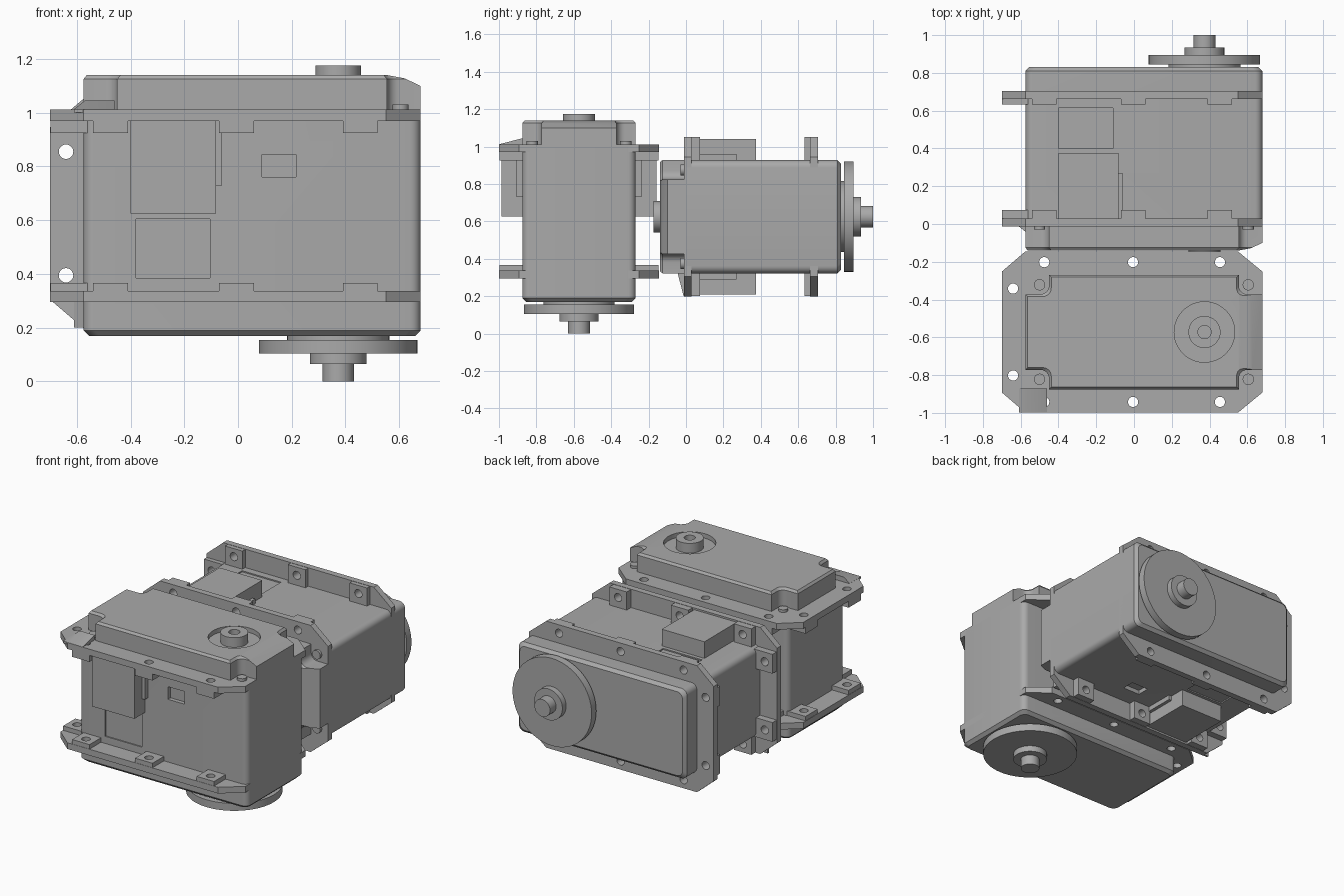
import bpy, bmesh
from math import pi, sin, cos, radians
from mathutils import Vector

if "Cube" in bpy.data.objects:
    bpy.data.objects.remove(bpy.data.objects["Cube"], do_unlink=True)

GREY = (0.4, 0.4, 0.4, 1)
grey = bpy.data.materials.new("mid grey")
grey.use_nodes = True
grey.diffuse_color = GREY
grey.node_tree.nodes["Principled BSDF"].inputs["Base Color"].default_value = GREY

X0, X1, HALF = -0.575, 0.68, 0.303      # case extents
SHAFT = 0.373                           # output axis


def loft(bm, rings):
    """Closed solid through rings of equal point count."""
    loops = [[bm.verts.new(p) for p in ring] for ring in rings]
    for a, b in zip(loops, loops[1:]):
        for i in range(len(a)):
            j = (i + 1) % len(a)
            bm.faces.new((a[i], a[j], b[j], b[i]))
    bm.faces.new(loops[0][::-1])
    bm.faces.new(loops[-1])


def prism(bm, outline, z0, z1):
    loft(bm, [[(x, y, z) for x, y in outline] for z in (z0, z1)])


def box(bm, x0, x1, y0, y1, z0, z1):
    prism(bm, [(x0, y0), (x1, y0), (x1, y1), (x0, y1)], z0, z1)


def circle(r, x=0, y=0, n=48):
    return [(x + r * cos(2 * pi * i / n), y + r * sin(2 * pi * i / n)) for i in range(n)]


def arc(x, y, r, start, end, n=6):
    return [(x + r * cos(radians(start + (end - start) * i / n)),
             y + r * sin(radians(start + (end - start) * i / n))) for i in range(n + 1)]


def rounded(x0, x1, h, r):
    pts = []
    for x, y, a in ((x1 - r, h - r, 0), (x0 + r, h - r, 90),
                    (x0 + r, r - h, 180), (x1 - r, r - h, 270)):
        pts += arc(x, y, r, a, a + 90)
    return pts


def finish(name, bm, cutter=None):
    """Make an object, cutting it with a second mesh if given."""
    def make(label, b):
        bmesh.ops.recalc_face_normals(b, faces=b.faces)
        me = bpy.data.meshes.new(label)
        b.to_mesh(me)
        b.free()
        me.materials.append(grey)
        ob = bpy.data.objects.new(label, me)
        bpy.context.collection.objects.link(ob)
        return ob
    ob = make(name, bm)
    if cutter:
        cut = make(name + "_cutter", cutter)
        mod = ob.modifiers.new("cut", 'BOOLEAN')
        mod.operation, mod.solver, mod.object = 'DIFFERENCE', 'EXACT', cut
        mod.use_self = True
        dg = bpy.context.evaluated_depsgraph_get()
        me = bpy.data.meshes.new_from_object(ob.evaluated_get(dg))
        ob.modifiers.clear()
        ob.data = me
        bpy.data.objects.remove(cut, do_unlink=True)
    parts.append(ob)


parts = []

# Main case with a bevelled lower rim and shallow side recesses
bm, cut = bmesh.new(), bmesh.new()
loft(bm, [[(x, y, z) for x, y in rounded(X0 + i, X1 - i, HALF - i, 0.04)]
          for z, i in ((0.17, 0.02), (0.19, 0), (1.0, 0))])
box(cut, 0.09, 0.215, -0.4, -0.275, 0.76, 0.845)
box(cut, -0.38, -0.105, -0.4, -0.295, 0.385, 0.605)
box(cut, -0.4, -0.11, 0.295, 0.4, 0.385, 0.6)
finish("case", bm, cut)

# Mounting flanges with screw bosses and through holes
holes = [(x, s * 0.37) for x in (-0.475, -0.005, 0.455) for s in (-1, 1)]
end_holes = [(-0.64, s * 0.23) for s in (-1, 1)]
FLANGE = [(-0.7, -0.32), (-0.575, -0.427), (0.55, -0.427), (0.68, -0.32),
          (0.68, 0.32), (0.55, 0.427), (-0.575, 0.427), (-0.7, 0.32)]
for name, z0, z1, b0, b1 in (("lower_flange", 0.295, 0.337, 0.32, 0.367),
                             ("upper_flange", 0.97, 1.012, 0.925, 0.99)):
    bm, cut = bmesh.new(), bmesh.new()
    prism(bm, FLANGE, z0, z1)
    for x, y in holes:
        s = 1 if y > 0 else -1
        lo, hi = sorted((s * 0.29, s * 0.425))
        box(bm, x - 0.065, x + 0.065, lo, hi, b0, b1)
    for x, y in end_holes:
        box(bm, -0.698, -0.56, y - 0.065, y + 0.065, b0, b1)
    for x, y in holes + end_holes:
        prism(cut, circle(0.027, x, y, 20), 0.2, 1.1)
    finish(name, bm, cut)

# Corner gusset on the upper flange
bm = bmesh.new()
loft(bm, [[(x, -0.425, 1.0), (x, -0.3, 1.0), (x, -0.3, z), (x, -0.425, 1.013)]
          for x, z in ((-0.61, 1.013), (-0.57, 1.045), (-0.46, 1.045))])
finish("corner_gusset", bm)

# Cap with notched corners, sloped end and a round well


def cap_outline(i):
    xa, xb, h = X0 + i, X1 - i, HALF - i
    quarter = [(0, 0.2 - i), (0.08, 0.2 - i)] + arc(0.08, 0.245 - i, 0.045, -90, 0) + [(0.125, h)]
    left = [(xa + x, y) for x, y in quarter]
    right = [(xb - x, y) for x, y in quarter]
    upper = left + right[::-1]
    return upper + [(x, -y) for x, y in upper[::-1]]


bm, cut = bmesh.new(), bmesh.new()
loft(bm, [[(x, y, z) for x, y in cap_outline(i)]
          for z, i in ((1.0, 0), (1.125, 0), (1.14, 0.012))])
slope = [(0.55, 1.141), (0.62, 1.128), (0.7, 1.09), (0.7, 1.2), (0.55, 1.2)]
loft(cut, [[(x, y, z) for x, z in slope] for y in (-0.4, 0.4)])
prism(cut, circle(0.16, SHAFT), 1.11, 1.25)
finish("cap", bm, cut)

# Screw heads in the cap notches
bm = bmesh.new()
for x in (X0 + 0.075, X1 - 0.075):
    for y in (-0.25, 0.25):
        prism(bm, circle(0.03, x, y, 16), 1.0, 1.03)
finish("cap_screws", bm)

# Idler boss in the well
bm, cut = bmesh.new(), bmesh.new()
prism(bm, circle(0.085, SHAFT), 1.1, 1.175)
prism(cut, circle(0.035, SHAFT, 0, 24), 1.13, 1.2)
finish("idler_boss", bm, cut)

# Connector housings on both long sides
bm = bmesh.new()
for s in (-1, 1):
    for x0, x1, depth, z0 in ((-0.4, -0.082, 0.415, 0.625), (-0.09, -0.06, 0.335, 0.73)):
        lo, hi = sorted((s * 0.29, s * depth))
        box(bm, x0, x1, lo, hi, z0, 0.975)
finish("connector_housings", bm)

# Output horn: hub, disc, step and shaft tip
for name, r, z0, z1 in (("horn_hub", 0.19, 0.15, 0.18), ("horn_disc", 0.295, 0.105, 0.155),
                        ("horn_step", 0.105, 0.065, 0.11), ("shaft_tip", 0.058, 0, 0.07)):
    bm = bmesh.new()
    prism(bm, circle(r, SHAFT, 0, 64), z0, z1)
    finish(name, bm)

# Smooth the round surfaces, keep edges sharp
bpy.ops.object.select_all(action='DESELECT')
for ob in parts:
    ob.select_set(True)
bpy.context.view_layer.objects.active = parts[0]
bpy.ops.object.shade_smooth_by_angle(angle=radians(30))

# Upright front unit, and a rear unit laid on its side
for ob in parts:
    rear = ob.copy()
    rear.name = "rear_" + ob.name
    bpy.context.collection.objects.link(rear)
    rear.rotation_euler = (pi / 2, 0, 0)
    rear.location = Vector((0, 1, 0.625))
    ob.name = "front_" + ob.name
    ob.location = Vector((0, -0.572, 0))
